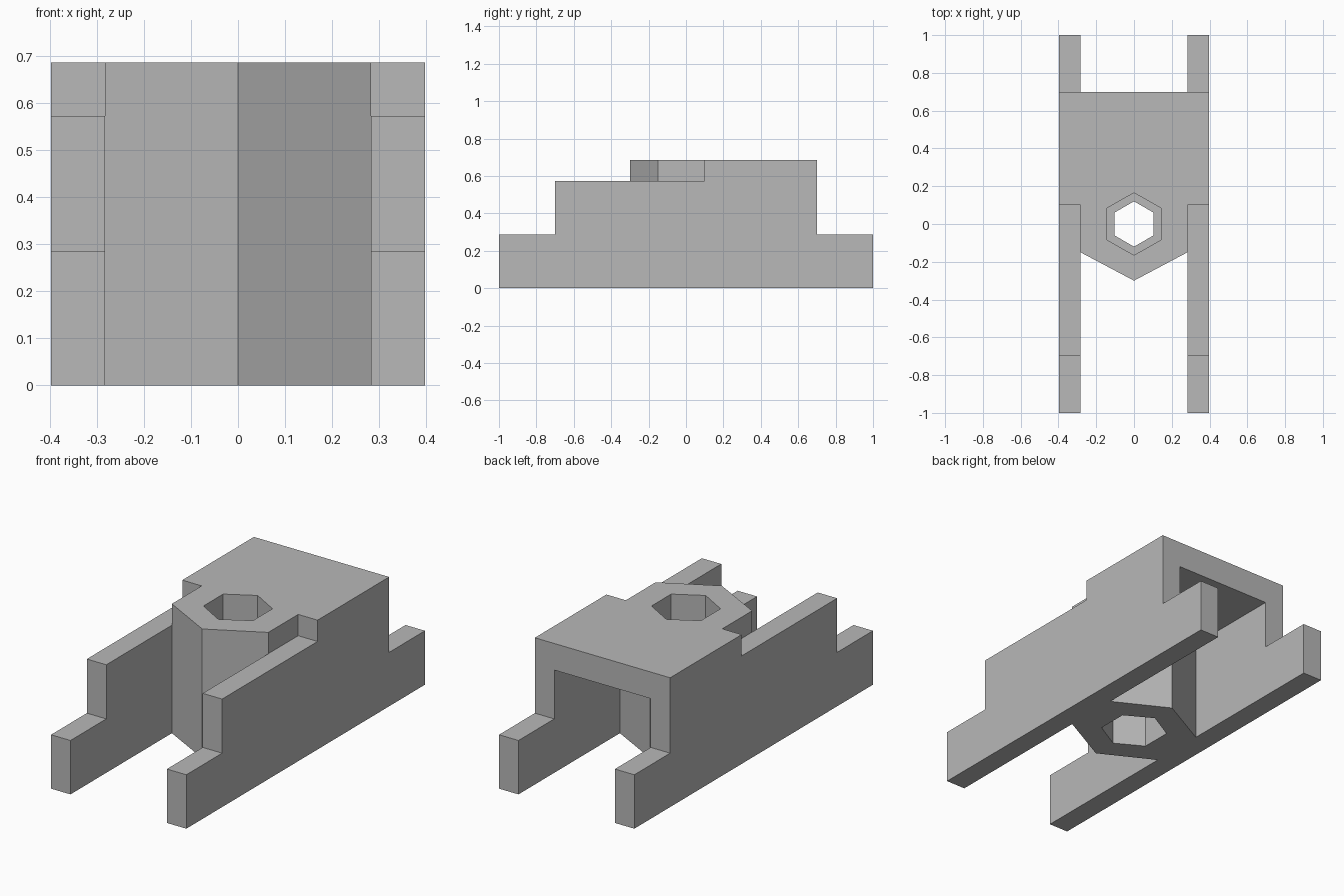
import bpy, bmesh
from mathutils import Vector

if "Cube" in bpy.data.objects:
    bpy.data.objects.remove(bpy.data.objects["Cube"], do_unlink=True)

HALF_W, INNER = 0.397, 0.283        # outer and inner wall faces
TOP, ROOF_UNDER = 0.686, 0.545

grey = bpy.data.materials.new("plain grey")
grey.use_nodes = True
colour = (0.48, 0.48, 0.48, 1)
grey.diffuse_color = colour
grey.node_tree.nodes["Principled BSDF"].inputs["Base Color"].default_value = colour


def prism(name, points, offset):
    """Extrude a closed flat outline along an offset."""
    bm = bmesh.new()
    face = bm.faces.new([bm.verts.new(p) for p in points])
    ext = bmesh.ops.extrude_face_region(bm, geom=[face])
    verts = [g for g in ext["geom"] if isinstance(g, bmesh.types.BMVert)]
    bmesh.ops.translate(bm, verts=verts, vec=Vector(offset))
    bmesh.ops.recalc_face_normals(bm, faces=bm.faces)
    mesh = bpy.data.meshes.new(name)
    bm.to_mesh(mesh)
    bm.free()
    mesh.materials.append(grey)
    obj = bpy.data.objects.new(name, mesh)
    bpy.context.collection.objects.link(obj)
    return obj


def hex_prism(name, half_width, point, z0, z1):
    """Upright six-sided prism with points facing front and back."""
    h = point / 2
    outline = [(0, -point), (half_width, -h), (half_width, h),
               (0, point), (-half_width, h), (-half_width, -h)]
    return prism(name, [(x, y, z0) for x, y in outline], (0, 0, z1 - z0))


def combine(target, other, operation):
    """Apply a boolean and discard the operand."""
    mod = target.modifiers.new("join", "BOOLEAN")
    mod.operation, mod.solver, mod.object = operation, "EXACT", other
    bpy.context.view_layer.update()
    result = bpy.data.meshes.new_from_object(
        target.evaluated_get(bpy.context.evaluated_depsgraph_get()))
    target.modifiers.clear()
    target.data = result
    bpy.data.objects.remove(other, do_unlink=True)


# Stepped side walls
steps = [(-1, 0), (1, 0), (1, 0.286), (0.7, 0.286), (0.7, TOP), (0.1, TOP),
         (0.1, 0.573), (-0.7, 0.573), (-0.7, 0.286), (-1, 0.286)]
walls = [prism("side_wall", [(x, y, z) for y, z in steps], (HALF_W - INNER, 0, 0))
         for x in (-HALF_W, INNER)]

# Roof plate spanning the walls
roof = prism("roof", [(-INNER, 0.1, ROOF_UNDER), (INNER, 0.1, ROOF_UNDER),
                      (INNER, 0.7, ROOF_UNDER), (-INNER, 0.7, ROOF_UNDER)],
             (0, 0, TOP - ROOF_UNDER))

# Central six-sided column joined to everything
body = hex_prism("clip_body", INNER, 0.3, 0, TOP)
for part in [roof] + walls:
    combine(body, part, "UNION")

# Through hole with a wider recess at each end
combine(body, hex_prism("bore", 0.104, 0.12, -0.1, TOP + 0.1), "DIFFERENCE")
for z0, z1 in ((-0.1, 0.23), (TOP - 0.23, TOP + 0.1)):
    combine(body, hex_prism("recess", 0.145, 0.165, z0, z1), "DIFFERENCE")

# Clean up seams between flush faces
bm = bmesh.new()
bm.from_mesh(body.data)
bmesh.ops.remove_doubles(bm, verts=bm.verts, dist=0.0001)
bmesh.ops.dissolve_limit(bm, angle_limit=0.01, verts=bm.verts, edges=bm.edges)
bm.to_mesh(body.data)
bm.free()
for poly in body.data.polygons:
    poly.use_smooth = False
    poly.material_index = 0
